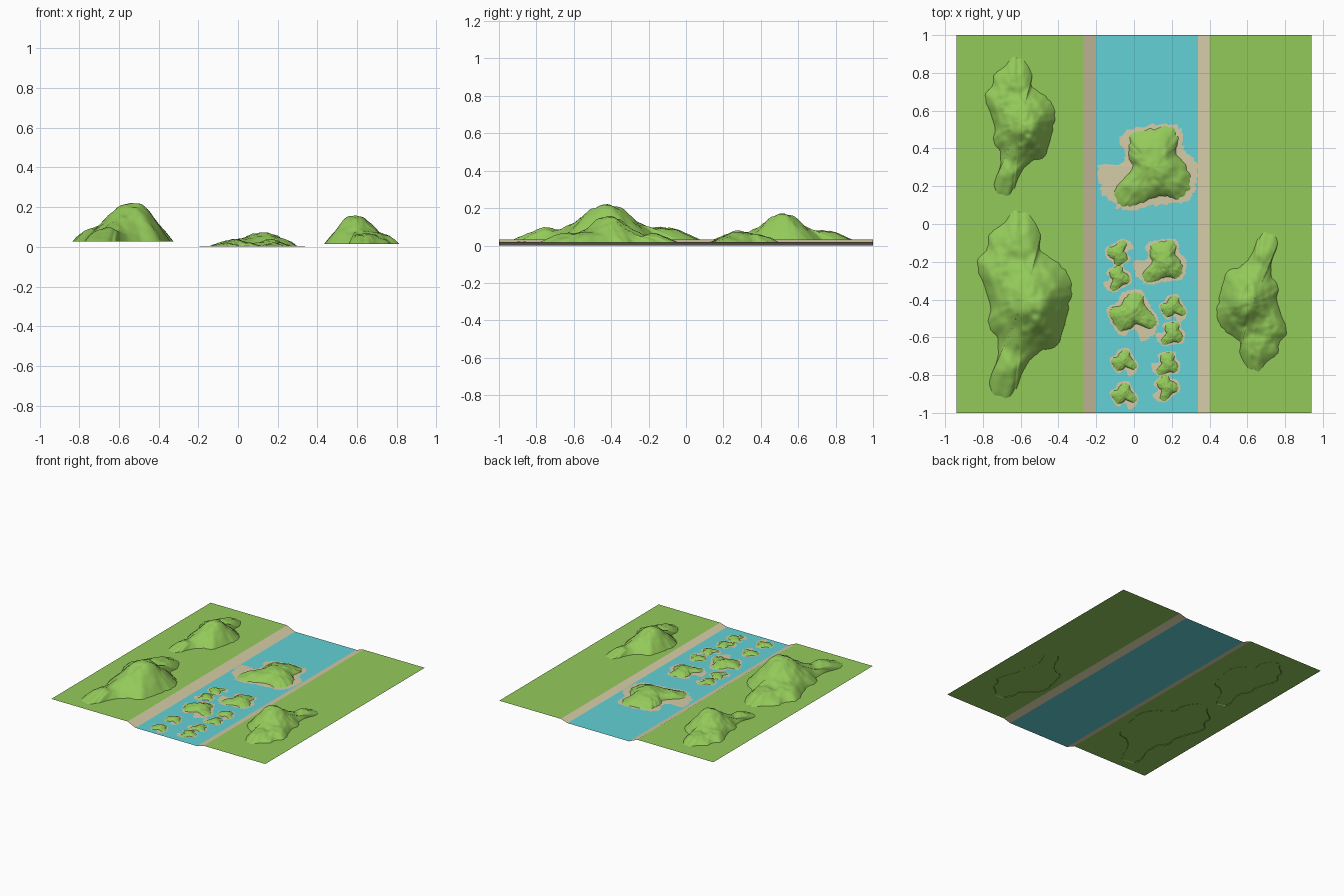
import bpy, math
from mathutils import Vector, noise

if "Cube" in bpy.data.objects:
    bpy.data.objects.remove(bpy.data.objects["Cube"])


def material(name, rgb):
    m = bpy.data.materials.new(name)
    m.diffuse_color = (*rgb, 1)
    m.use_nodes = True
    m.node_tree.nodes["Principled BSDF"].inputs["Base Color"].default_value = m.diffuse_color
    return m


GRASS = material("grass green", (0.295, 0.590, 0.102))
WATER = material("water blue", (0.125, 0.640, 0.670))
SAND = material("sand", (0.670, 0.600, 0.385))


def add_object(name, mesh, loc=(0, 0, 0), scale=1, rot=0):
    ob = bpy.data.objects.new(name, mesh)
    ob.location, ob.scale = loc, (scale,) * 3
    ob.rotation_euler.z = math.radians(rot)
    bpy.context.collection.objects.link(ob)
    return ob


def strip(name, x0, z0, x1, z1, mat):
    """A sheet running the full depth between two heights."""
    me = bpy.data.meshes.new(name)
    me.from_pydata([(x0, -1, z0), (x1, -1, z1), (x1, 1, z1), (x0, 1, z0)], [], [(0, 1, 2, 3)])
    me.materials.append(mat)
    add_object(name, me)


def smooth_loop(points, steps, jitter, freq):
    """Closed Catmull-Rom curve through the points, roughened by noise."""
    pts = [Vector((x, y, 0)) for x, y in points]
    n, out = len(pts), []
    for i in range(n):
        a, b, c, d = (pts[(i + k - 1) % n] for k in range(4))
        for s in range(steps):
            t = s / steps
            p = 0.5 * (2 * b + (c - a) * t + (2 * a - 5 * b + 4 * c - d) * t ** 2
                       + (3 * b - a - 3 * c + d) * t ** 3)
            out.append(p * (1 + jitter * noise.noise(p * freq)))
    return out


def hill_mesh(name, outline, rings, height, mat):
    """Rings shrinking from the outline to the centre, lifted by height(x, y, t)."""
    n = len(outline)
    verts = [(0, 0, height(0, 0, 0))]
    for r in range(1, rings + 1):
        t = (r / rings) ** 0.8
        verts += [(p.x * t, p.y * t, height(p.x * t, p.y * t, t)) for p in outline]
    faces = [(0, 1 + i, 1 + (i + 1) % n) for i in range(n)]
    for r in range(rings - 1):
        a, b = 1 + r * n, 1 + (r + 1) * n
        faces += [(a + i, b + i, b + (i + 1) % n, a + (i + 1) % n) for i in range(n)]
    me = bpy.data.meshes.new(name)
    me.from_pydata(verts, [], faces)
    me.materials.append(mat)
    me.shade_smooth()
    return me


def bump(x, y, cx, cy, sx, sy):
    return math.exp(-((x - cx) / sx) ** 2 - ((y - cy) / sy) ** 2)


def rough(x, y, freq):
    p = Vector((x, y, 0.3)) * freq
    return noise.noise(p) + 0.5 * noise.noise(p * 2.1)


# Plains, sloping banks and river
strip("left_plain", -0.94, 0.032, -0.27, 0.032, GRASS)
strip("left_bank", -0.27, 0.032, -0.20, 0, SAND)
strip("river", -0.20, 0, 0.34, 0, WATER)
strip("right_bank", 0.34, 0, 0.40, 0.018, SAND)
strip("right_plain", 0.40, 0.018, 0.94, 0.018, GRASS)

# Mountain range: one shape placed three times
MOUNTAIN = [(.25, .03), (.24, .12), (.165, .205), (.085, .265), (.085, .345), (.05, .425),
            (-.02, .48), (-.065, .465), (-.11, .41), (-.18, .36), (-.205, .265), (-.255, .20),
            (-.205, .04), (-.18, -.055), (-.195, -.13), (-.145, -.21), (-.145, -.32),
            (-.18, -.41), (-.185, -.475), (-.14, -.52), (-.075, -.52), (-.035, -.45),
            (.015, -.345), (.085, -.28), (.175, -.24), (.22, -.105)]


def mountain_height(x, y, t):
    body = (0.048 + 0.148 * bump(x, y, .045, -.03, .15, .17)
            + 0.03 * bump(x, y, -.10, -.40, .08, .09)
            + 0.03 * bump(x, y, -.06, .34, .09, .09)
            + 0.02 * bump(x, y, -.16, .18, .08, .08))
    return (1 - t ** 5) * (body + 0.016 * rough(x, y, 13)) - 0.004


mountain = hill_mesh("mountain", smooth_loop(MOUNTAIN, 5, 0.05, 25), 26, mountain_height, GRASS)
add_object("large_mountain", mountain, (-.58, -.40, .032))
add_object("back_mountain", mountain, (-.603, .535, .032), .74)
add_object("right_mountain", mountain, (.623, -.43, .018), .74, 180)

# River islands: grassy hill on a ragged sand beach
HILL = [(.206, -.063), (.175, .016), (.127, .085), (.138, .138), (.106, .212), (-.01, .20),
        (-.116, .185), (-.116, .122), (-.127, .069), (-.106, 0), (-.143, -.053),
        (-.19, -.106), (-.20, -.153), (-.159, -.206), (-.09, -.20), (-.01, -.17),
        (.069, -.153), (.138, -.17), (.19, -.132)]
BEACH = [(.238, .016), (.17, .095), (.148, .212), (.042, .228), (-.116, .20), (-.17, .138),
         (-.138, .069), (-.175, .011), (-.265, .016), (-.286, -.026), (-.265, -.138),
         (-.20, -.185), (-.143, -.233), (-.01, -.206), (.106, -.19), (.19, -.18), (.228, -.106)]


def island_height(x, y, t):
    body = 0.026 + 0.04 * bump(x, y, .03, .0, .12, .15)
    return (1 - t ** 5) * (body + 0.011 * rough(x, y, 16)) + 0.002


def beach_height(x, y, t):
    return 0.002 + 0.005 * (1 - t)


hill = hill_mesh("island_hill", smooth_loop(HILL, 5, 0.08, 40), 16, island_height, GRASS)
beach = hill_mesh("island_beach", smooth_loop(BEACH, 8, 0.10, 70), 4, beach_height, SAND)

ISLANDS = [(.095, .30, 1, 0), (.15, -.20, .53, 0), (-.01, -.48, .53, 111),
           (-.08, -.155, .29, 200), (-.085, -.285, .29, 20), (.205, -.445, .29, 111),
           (.20, -.58, .29, 0), (-.055, -.73, .29, 111), (.175, -.74, .29, 0),
           (-.055, -.905, .29, 111), (.17, -.865, .29, 30)]
for i, (x, y, s, r) in enumerate(ISLANDS, 1):
    add_object(f"island_hill_{i}", hill, (x, y, 0), s, r)
    add_object(f"island_beach_{i}", beach, (x, y, .0008), s, r)
